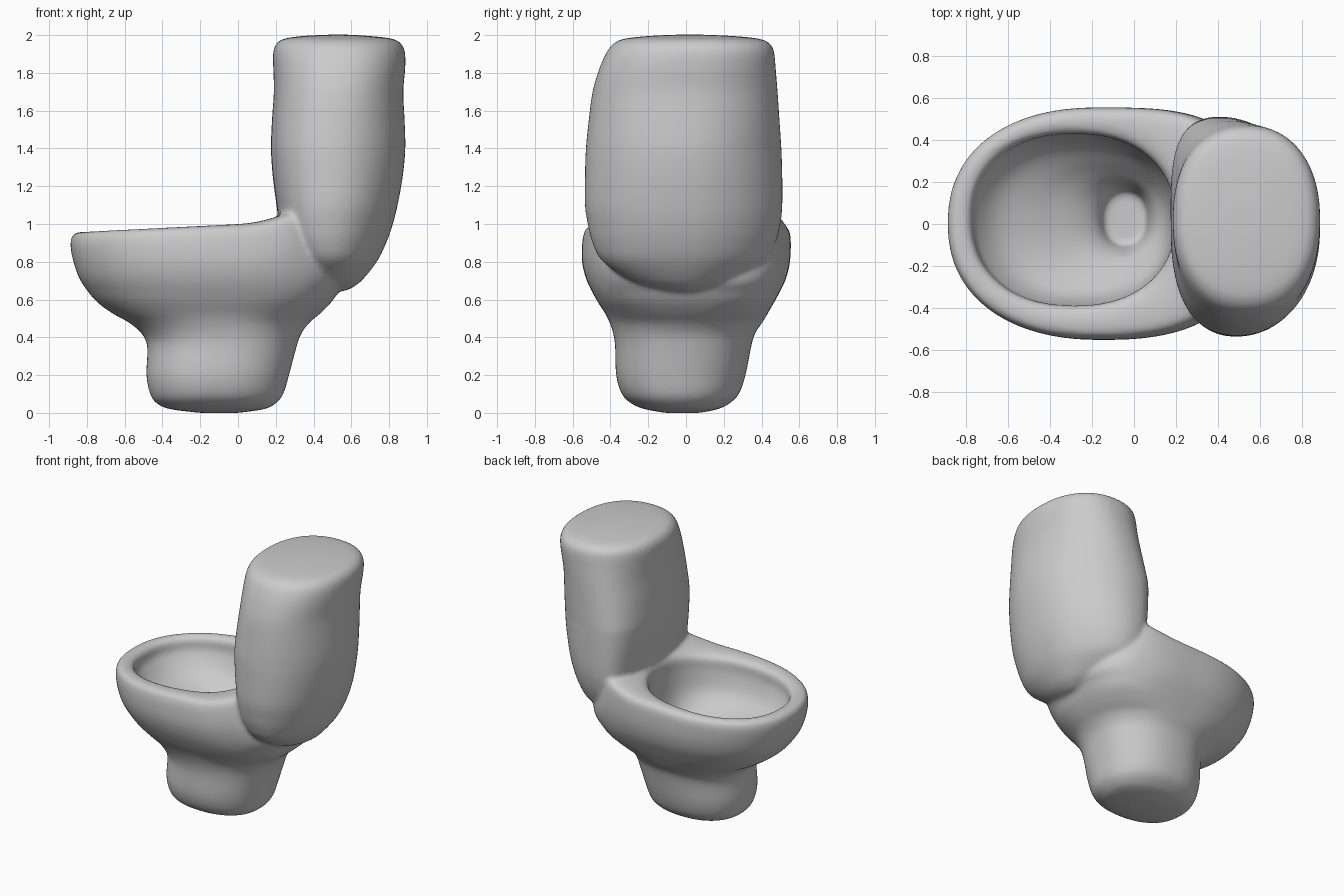
import bpy, bmesh
from math import cos, sin, pi

SEG = 96


def clamp(v):
    return max(0.0, min(1.0, v))


def spow(v, p):
    return abs(v) ** p * (1 if v >= 0 else -1)


def refine(rings, n=4):
    """Catmull-Rom curve through the rings so the loft has no bands."""
    out = []
    for k in range(len(rings) - 1):
        p0, p1 = rings[max(k - 1, 0)], rings[k]
        p2, p3 = rings[k + 1], rings[min(k + 2, len(rings) - 1)]
        for i in range(n):
            t = i / n
            out.append([0.5 * (2 * b + (c - a) * t + (2 * a - 5 * b + 4 * c - d) * t * t
                               + (3 * b - a - 3 * c + d) * t ** 3)
                        for a, b, c, d in zip(p0, p1, p2, p3)])
    return out + [list(rings[-1])]


def bowl_shape(c, s, z, ring):
    # the outside is fuller at the back, where it wraps the tank
    z, x0, x1, y0, y1 = ring
    wrap = clamp((x1 - 0.38) / 0.12)
    p = 2.25
    if c > 0:
        p += wrap * (1.0 if s > 0 else 0.3)
    x = (x0 + x1) / 2 + (x1 - x0) / 2 * spow(c, 2 / p)
    y = (y0 + y1) / 2 + (y1 - y0) / 2 * spow(s, 2 / p)
    # the rim rises gently toward the tank
    xr = min(x, 0.32)
    rise = 0.05 * xr + (0.7 * xr * xr if xr > 0 else 0)
    if x > 0.3:
        rise -= 0.9 * (x - 0.3)
    return x, y, z + clamp((z - 0.65) / 0.3) * rise


def tank_shape(c, s, z, ring):
    # sides sweep toward the bowl below the lid
    z, x0, x1, y0, y1 = ring
    p = 2.25
    sy = spow(s, 2 / p)
    x = (x0 + x1) / 2 + (x1 - x0) / 2 * spow(c, 2 / p)
    x -= clamp((1.9 - z) / 0.5) * (0.12 if s > 0 else 0.04) * sy * sy
    return x, (y0 + y1) / 2 + (y1 - y0) / 2 * sy, z


def loft(name, rings, shape):
    """Closed skin through oval rings given as (z, xmin, xmax, ymin, ymax)."""
    bm = bmesh.new()
    loops = [[bm.verts.new(shape(cos(2 * pi * i / SEG), sin(2 * pi * i / SEG), r[0], r))
              for i in range(SEG)] for r in refine(rings)]
    for a, b in zip(loops, loops[1:]):
        for i in range(SEG):
            j = (i + 1) % SEG
            bm.faces.new((a[i], a[j], b[j], b[i]))
    bm.faces.new(loops[0][::-1])
    bm.faces.new(loops[-1])
    bmesh.ops.recalc_face_normals(bm, faces=bm.faces)
    me = bpy.data.meshes.new(name)
    bm.to_mesh(me)
    bm.free()
    ob = bpy.data.objects.new(name, me)
    bpy.context.collection.objects.link(ob)
    return ob


# pedestal, bowl, rolled rim and hollow basin down to the drain
bowl = loft("toilet", [
    (0.00, -0.20, 0.00, -0.11, 0.07),
    (0.02, -0.36, 0.14, -0.22, 0.17),
    (0.05, -0.43, 0.20, -0.29, 0.23),
    (0.10, -0.465, 0.24, -0.34, 0.28),
    (0.20, -0.485, 0.27, -0.37, 0.315),
    (0.35, -0.48, 0.31, -0.375, 0.345),
    (0.42, -0.51, 0.335, -0.385, 0.365),
    (0.48, -0.58, 0.38, -0.405, 0.405),
    (0.53, -0.67, 0.44, -0.43, 0.435),
    (0.60, -0.76, 0.505, -0.475, 0.475),
    (0.70, -0.83, 0.56, -0.525, 0.525),
    (0.80, -0.865, 0.57, -0.55, 0.55),
    (0.90, -0.885, 0.55, -0.55, 0.555),
    (0.96, -0.885, 0.52, -0.54, 0.55),
    (0.99, -0.87, 0.47, -0.52, 0.53),
    (1.00, -0.83, 0.36, -0.47, 0.49),
    (0.99, -0.79, 0.24, -0.415, 0.45),
    (0.96, -0.77, 0.20, -0.39, 0.43),
    (0.88, -0.755, 0.195, -0.385, 0.425),
    (0.75, -0.65, 0.18, -0.34, 0.37),
    (0.65, -0.46, 0.15, -0.24, 0.28),
    (0.57, -0.28, 0.10, -0.16, 0.21),
    (0.50, -0.18, 0.075, -0.125, 0.18),
    (0.42, -0.14, 0.06, -0.10, 0.15),
], bowl_shape)

# tank with rounded lid and belly tapering into the bowl
tank = loft("tank", [
    (0.645, 0.49, 0.565, -0.09, 0.09),
    (0.66, 0.46, 0.60, -0.17, 0.17),
    (0.70, 0.41, 0.655, -0.29, 0.28),
    (0.80, 0.32, 0.735, -0.44, 0.42),
    (0.90, 0.255, 0.785, -0.495, 0.475),
    (1.00, 0.22, 0.82, -0.52, 0.50),
    (1.10, 0.205, 0.845, -0.535, 0.51),
    (1.25, 0.185, 0.872, -0.535, 0.51),
    (1.40, 0.175, 0.886, -0.53, 0.505),
    (1.55, 0.18, 0.882, -0.515, 0.495),
    (1.70, 0.19, 0.875, -0.495, 0.485),
    (1.82, 0.187, 0.885, -0.46, 0.475),
    (1.90, 0.185, 0.885, -0.425, 0.468),
    (1.95, 0.20, 0.868, -0.39, 0.45),
    (1.98, 0.24, 0.82, -0.33, 0.39),
    (1.995, 0.34, 0.70, -0.20, 0.25),
    (2.002, 0.47, 0.59, -0.06, 0.10),
], tank_shape)

# fuse the tank to the bowl and soften the joint
bpy.context.view_layer.objects.active = bowl
union = bowl.modifiers.new("union", 'BOOLEAN')
union.operation = 'UNION'
union.solver = 'EXACT'
union.object = tank
bpy.ops.object.modifier_apply(modifier=union.name)
bpy.data.objects.remove(tank)

skin = bowl.modifiers.new("skin", 'REMESH')
skin.mode = 'VOXEL'
skin.voxel_size = 0.014
skin.use_smooth_shade = True
soft = bowl.modifiers.new("soften", 'SMOOTH')
soft.factor = 0.5
soft.iterations = 10
